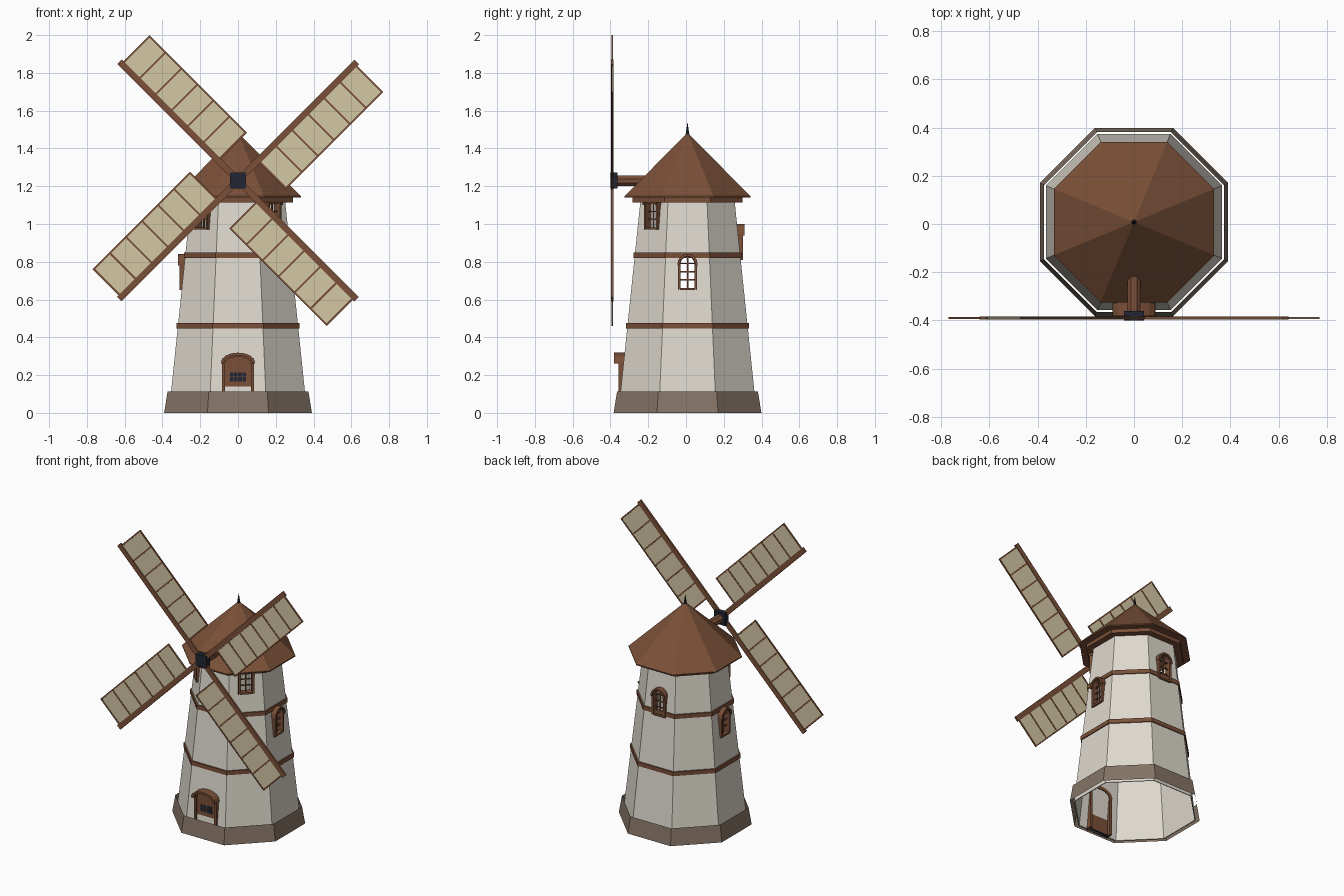
import bpy, bmesh, math
from mathutils import Matrix, Vector

if "Cube" in bpy.data.objects:
    bpy.data.objects.remove(bpy.data.objects["Cube"])

CY = 0.008          # tower axis in y
HUB = Vector((0, -0.391, 1.23))


def material(name, r, g, b):
    def lin(c):
        c /= 255
        return c / 12.92 if c <= 0.04045 else ((c + 0.055) / 1.055) ** 2.4
    m = bpy.data.materials.new(name)
    m.diffuse_color = (lin(r), lin(g), lin(b), 1)
    m.use_nodes = True
    m.node_tree.nodes["Principled BSDF"].inputs["Base Color"].default_value = m.diffuse_color
    return m


PLASTER = material("plaster", 222, 217, 206)
STONE = material("stone", 132, 115, 101)
WOOD = material("wood", 122, 80, 56)
CLOTH = material("sailcloth", 212, 199, 164)
IRON = material("dark iron", 34, 37, 50)


def finish(name, bm, mat):
    bmesh.ops.recalc_face_normals(bm, faces=bm.faces)
    me = bpy.data.meshes.new(name)
    bm.to_mesh(me)
    bm.free()
    me.materials.append(mat)
    ob = bpy.data.objects.new(name, me)
    bpy.context.collection.objects.link(ob)
    return ob


def loft(name, rings, mat, wrap=False, close=True, caps=True):
    """Skin equal-length rings; wrap joins last ring to first, close closes each ring."""
    bm = bmesh.new()
    vs = [[bm.verts.new(p) for p in r] for r in rings]
    n = len(vs[0])
    for i in range(len(vs) if wrap else len(vs) - 1):
        a, b = vs[i], vs[(i + 1) % len(vs)]
        for j in range(n if close else n - 1):
            k = (j + 1) % n
            bm.faces.new((a[j], a[k], b[k], b[j]))
    if caps and not wrap:
        bm.faces.new(vs[0])
        bm.faces.new(vs[-1])
    return finish(name, bm, mat)


def octagon(name, profile, mat, wrap=True, caps=False):
    """Eight-sided solid from (apothem, z) points, flats facing the axes."""
    rings = []
    for a, z in profile:
        r = a / math.cos(math.pi / 8)
        rings.append([(r * math.cos(math.radians(22.5 + 45 * k)),
                       CY + r * math.sin(math.radians(22.5 + 45 * k)), z) for k in range(8)])
    return loft(name, rings, mat, wrap=wrap, caps=caps)


def boxes(name, spans, mat, mtx=Matrix()):
    bm = bmesh.new()
    for lo, hi in spans:
        lo, hi = Vector(lo), Vector(hi)
        bmesh.ops.create_cube(bm, size=1, matrix=mtx @ Matrix.Translation((lo + hi) / 2)
                              @ Matrix.Diagonal((*(hi - lo), 1)))
    return finish(name, bm, mat)


def facing(deg):
    """Local x = outward distance, y = sideways, z = up, for a wall facing deg."""
    return Matrix.Translation((0, CY, 0)) @ Matrix.Rotation(math.radians(deg), 4, 'Z')


def arch(w, z0, zs, rise, n=8):
    arc = [(w * math.cos(math.pi * i / n), zs + rise * math.sin(math.pi * i / n)) for i in range(n + 1)]
    return [(w, z0)] + arc + [(-w, z0)]


def arch_panel(name, outline, d0, d1, mtx, mat):
    return loft(name, [[mtx @ Vector((d, u, z)) for u, z in outline] for d in (d0, d1)], mat)


def arch_band(name, inner, outer, d0, d1, mtx, mat):
    rings = [[mtx @ Vector(p) for p in ((d0, *a), (d1, *a), (d1, *b), (d0, *b))]
             for a, b in zip(inner, outer)]
    return loft(name, rings, mat)


def wall(z):
    return 0.366 - 0.104 * z


# tower: hollow shell, plinth, timber bands
T = 0.006
tower = octagon("tower_wall", [(wall(0), 0), (wall(1.14), 1.14),
                               (wall(1.14) - T, 1.14), (wall(0) - T, 0)], PLASTER)
octagon("stone_plinth", [(0.391, 0), (0.373, 0.113)], STONE, wrap=False)
for nm, z in (("lower_band", 0.462), ("upper_band", 0.835)):
    a = wall(z)
    octagon(nm, [(a - 0.003, z - 0.014), (a + 0.008, z - 0.014),
                 (a + 0.008, z + 0.014), (a - 0.003, z + 0.014)], WOOD)

# roof with eave ring and spike
octagon("roof", [(0.25, 1.14), (0.333, 1.14), (0.333, 1.147), (0.002, 1.482)], WOOD, wrap=False)
octagon("eave_ring", [(0.24, 1.115), (0.292, 1.115), (0.292, 1.14), (0.24, 1.14)], WOOD)
octagon("roof_spike", [(0.012, 1.465), (0.008, 1.485), (0.001, 1.535)], IRON, wrap=False, caps=True)

# arched windows: hole, frame, hood, sill and lattice
for nm, deg, z in (("right_window", 0, 0.65), ("left_window", 180, 0.65), ("back_window", 90, 0.81),
                   ("front_right_window", -45, 0.97), ("front_left_window", 225, 0.97)):
    m = facing(deg)
    out = wall(z) + 0.012
    back = out - 0.042
    zs = z + 0.14
    hole, rim = arch(0.036, z + 0.012, zs, 0.036), arch(0.05, z, zs, 0.05)
    cutter = arch_panel(nm + "_cutter", arch(0.042, z + 0.006, zs, 0.042), out - 0.08, out + 0.05, m, PLASTER)
    cutter.hide_render = True
    cutter.hide_set(True)
    mod = tower.modifiers.new(nm, 'BOOLEAN')
    mod.operation, mod.object, mod.solver = 'DIFFERENCE', cutter, 'EXACT'
    arch_band(nm + "_frame", hole, rim, back, out, m, WOOD)
    arch_band(nm + "_hood", arch(0.04, zs - 0.01, zs, 0.04), arch(0.053, zs - 0.01, zs, 0.051),
              out - 0.03, out + 0.008, m, WOOD)
    d0, d1 = out - 0.026, out - 0.018
    boxes(nm + "_lattice",
          [((back, -0.04, z), (out, 0.04, z + 0.012)),
           ((d0, -0.004, z), (d1, 0.004, zs + 0.036))]
          + [((d0, -0.036, z + h - 0.003), (d1, 0.036, z + h + 0.003)) for h in (0.055, 0.097, 0.14)],
          WOOD, m)

# door with frame, hood and small paned window
m = facing(-90)
arch_panel("door", arch(0.074, 0, 0.262, 0.035), 0.3485, 0.3515, m, WOOD)
arch_band("door_frame", arch(0.069, 0, 0.262, 0.035), arch(0.086, 0, 0.266, 0.046), 0.325, 0.365, m, WOOD)
arch_band("door_hood", arch(0.074, 0.262, 0.268, 0.037), arch(0.09, 0.262, 0.268, 0.051),
          0.325, 0.39, m, WOOD)
boxes("door_panes", [((0.351, -0.043 + 0.022 * c, 0.167 + 0.025 * r),
                      (0.3535, -0.024 + 0.022 * c, 0.189 + 0.025 * r))
                     for c in range(4) for r in range(2)], IRON, m)
boxes("door_step", [((0.345, -0.085, 0), (0.372, 0.085, 0.006))], IRON, m)

# shaft and hub
rings = [[(0.03 * math.cos(math.radians(22.5 + 45 * k)), y,
           1.228 + 0.03 * math.sin(math.radians(22.5 + 45 * k))) for k in range(8)] for y in (-0.385, -0.2)]
loft("shaft", rings, WOOD)
boxes("hub", [((-0.042, -0.4, 1.188), (0.042, -0.362, 1.272))], IRON)

# four sails: arm, cloth and lattice bars
R0, R1, W = 0.146, 0.876, 0.212
for k in range(4):
    a = math.radians(45 + 90 * k)
    c, s = math.cos(a), math.sin(a)
    m = Matrix(((c, s, 0, HUB.x), (0, 0, -1, HUB.y), (s, -c, 0, HUB.z), (0, 0, 0, 1)))
    boxes(f"sail_arm_{k + 1}", [((0, -0.016, -0.006), (0.888, 0.018, 0.006))], WOOD, m)
    boxes(f"sail_cloth_{k + 1}", [((R0, 0.01, -0.002), (R1, W - 0.004, 0.002))], CLOTH, m)
    bars = [((R0, W - 0.009, -0.004), (R1, W, 0.004))]
    for i in range(7):
        r = R0 + (R1 - R0 - 0.01) * i / 6
        bars.append(((r, 0.01, -0.004), (r + 0.01, W, 0.004)))
    boxes(f"sail_bars_{k + 1}", bars, WOOD, m)
